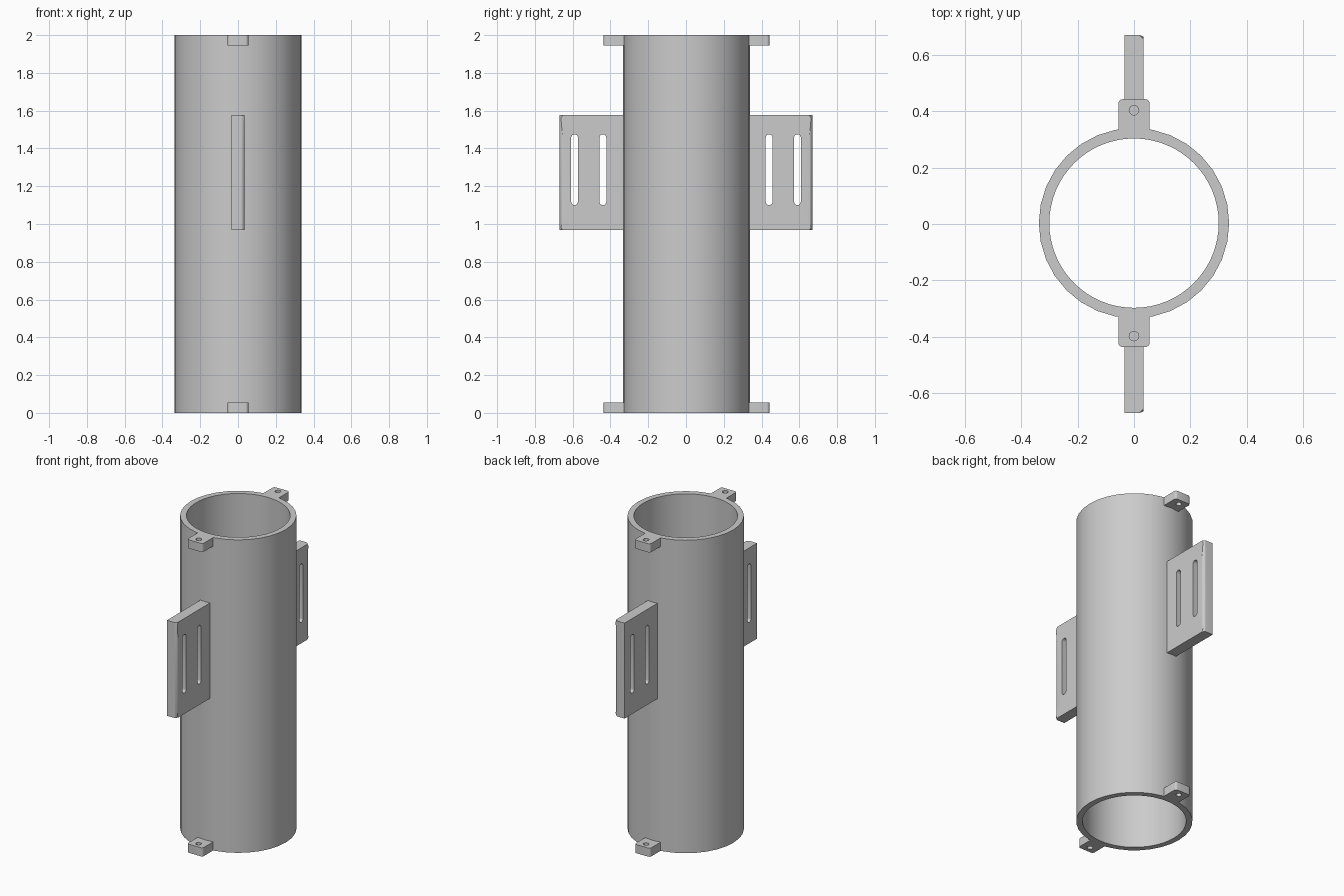
import bpy, bmesh, math

if "Cube" in bpy.data.objects:
    bpy.data.objects.remove(bpy.data.objects["Cube"], do_unlink=True)

grey = bpy.data.materials.new("plain grey")
grey.use_nodes = True
grey.diffuse_color = (0.6, 0.6, 0.6, 1)
grey.node_tree.nodes["Principled BSDF"].inputs["Base Color"].default_value = (0.6, 0.6, 0.6, 1)


def circle(u, v, r, n):
    return [(u + r * math.cos(math.tau * i / n), v + r * math.sin(math.tau * i / n)) for i in range(n)]


def slot(u, v0, v1, r, n=8):
    """Upright slot with rounded ends."""
    arc = [(r * math.cos(math.pi * i / n), r * math.sin(math.pi * i / n)) for i in range(n + 1)]
    return [(u + a, v1 - r + b) for a, b in arc] + [(u - a, v0 + r - b) for a, b in arc]


def rect(u0, u1, v0, v1):
    return [(u0, v0), (u1, v0), (u1, v1), (u0, v1)]


def prism(name, loops, place, vector, rounded=None, radius=0.015):
    """Fill an outline with holes, extrude it, and round the chosen edges."""
    bm = bmesh.new()
    edges = []
    for loop in loops:
        verts = [bm.verts.new(place(u, v)) for u, v in loop]
        edges += [bm.edges.new((a, b)) for a, b in zip(verts, verts[1:] + verts[:1])]
    bmesh.ops.triangle_fill(bm, edges=edges, use_beauty=True)
    ext = bmesh.ops.extrude_face_region(bm, geom=bm.faces[:], use_keep_orig=True)
    bmesh.ops.translate(bm, vec=vector, verts=[g for g in ext["geom"] if isinstance(g, bmesh.types.BMVert)])
    bmesh.ops.recalc_face_normals(bm, faces=bm.faces)
    if rounded:
        picked = [e for e in bm.edges if all(rounded(v.co) for v in e.verts)
                  and abs(e.verts[0].co.z - e.verts[1].co.z) > 0.01
                  and abs(e.verts[0].co.x - e.verts[1].co.x) < 0.01]
        bmesh.ops.bevel(bm, geom=picked, offset=radius, segments=4, profile=0.5, affect='EDGES')
    mesh = bpy.data.meshes.new(name)
    bm.to_mesh(mesh)
    bm.free()
    mesh.materials.append(grey)
    ob = bpy.data.objects.new(name, mesh)
    bpy.context.collection.objects.link(ob)
    bpy.ops.object.select_all(action='DESELECT')
    ob.select_set(True)
    bpy.context.view_layer.objects.active = ob
    bpy.ops.object.shade_smooth_by_angle(angle=math.radians(30))
    return ob


def mirror(ob, axes):
    mod = ob.modifiers.new("mirror", 'MIRROR')
    mod.use_axis = axes
    mod.use_mirror_merge = False


# Open tube, coarser outside than inside
tube = prism("tube", [circle(0, 0, 0.337, 32), circle(0, 0, 0.3, 64)],
             lambda u, v: (u, v, 0), (0, 0, 2))
tube.location.y = 0.003

# Small drilled tabs at both ends, front and back
tabs = prism("end_tabs", [rect(-0.055, 0.055, -0.439, -0.322), circle(0, -0.4, 0.017, 16)],
             lambda u, v: (u, v, 0.945), (0, 0, 0.055), lambda c: c.y < -0.438)
tabs.location = (0, 0.003, 1)
mirror(tabs, (False, True, True))

# Slotted side plates, rounded on one outer edge
plates = prism("slotted_plates", [rect(-0.669, -0.322, 0.967, 1.577),
                                  slot(-0.59, 1.1, 1.475, 0.018), slot(-0.44, 1.1, 1.475, 0.018)],
               lambda u, v: (-0.034, u, v), (0.068, 0, 0), lambda c: c.y < -0.668 and c.x > 0)
mirror(plates, (False, True, False))
